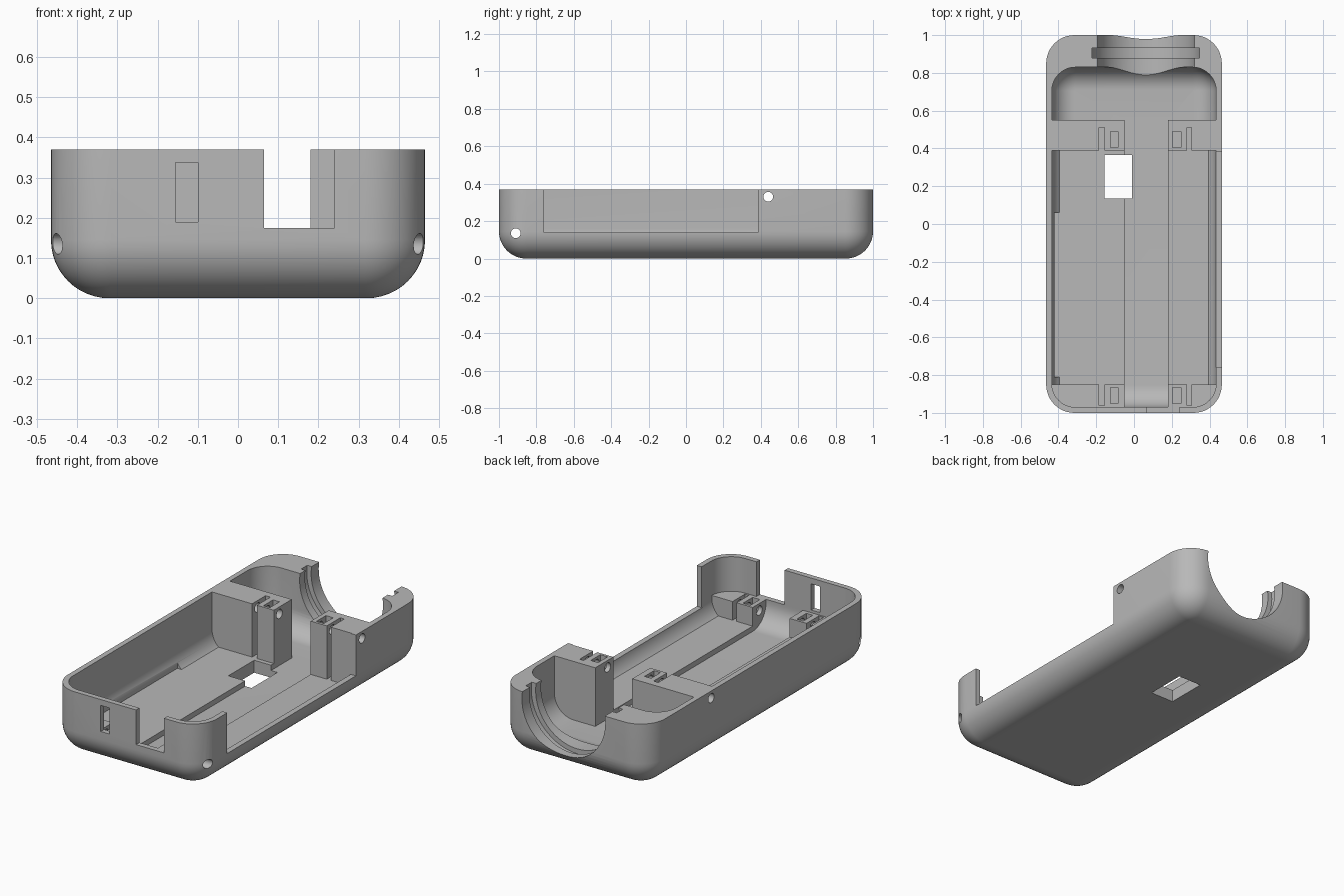
import bpy
import bmesh
from math import sin, cos, pi

if "Cube" in bpy.data.objects:
    bpy.data.objects.remove(bpy.data.objects["Cube"], do_unlink=True)

TOP, FLOOR, DECK = 0.37, 0.04, 0.07
SEG = 12
HIGH = 0.6


def add_object(name, bm):
    bmesh.ops.recalc_face_normals(bm, faces=bm.faces)
    mesh = bpy.data.meshes.new(name)
    bm.to_mesh(mesh)
    bm.free()
    obj = bpy.data.objects.new(name, mesh)
    bpy.context.collection.objects.link(obj)
    return obj


def tub(name, x, y0, y1, z0, z1, corner, fillet):
    """Rounded rectangle solid with a rounded bottom edge and a flat top."""
    bm = bmesh.new()
    levels = []
    for i in range(SEG + 1):
        a = pi / 2 * i / SEG
        levels.append((fillet * (1 - sin(a)), z0 + fillet * (1 - cos(a))))
    levels.append((0, z1))
    rings = []
    for inset, z in levels:
        ring = []
        for q, (sx, sy) in enumerate([(1, 1), (-1, 1), (-1, -1), (1, -1)]):
            cx = sx * (x - corner)
            cy = y1 - corner if sy > 0 else y0 + corner
            for k in range(SEG + 1):
                a = pi / 2 * (q + k / SEG)
                r = corner - inset
                ring.append(bm.verts.new((cx + r * cos(a), cy + r * sin(a), z)))
        rings.append(ring)
    count = len(rings[0])
    for low, high in zip(rings, rings[1:]):
        for k in range(count):
            n = (k + 1) % count
            bm.faces.new((low[k], low[n], high[n], high[k]))
    bm.faces.new(rings[0][::-1])
    bm.faces.new(rings[-1])
    return add_object(name, bm)


def box(x0, x1, y0, y1, z0, z1):
    bm = bmesh.new()
    bmesh.ops.create_cube(bm, size=1)
    for v in bm.verts:
        v.co.x = x1 if v.co.x > 0 else x0
        v.co.y = y1 if v.co.y > 0 else y0
        v.co.z = z1 if v.co.z > 0 else z0
    return add_object("cutter", bm)


def rod(axis, centre, radius, length, sides):
    bm = bmesh.new()
    bmesh.ops.create_cone(bm, cap_ends=True, segments=sides, radius1=radius,
                          radius2=radius, depth=length)
    obj = add_object("cutter", bm)
    for v in obj.data.vertices:
        a, b, c = v.co
        v.co = (c, a, b) if axis == "x" else (b, c, a)
        v.co.x += centre[0]
        v.co.y += centre[1]
        v.co.z += centre[2]
    return obj


def cut(target, cutter):
    cutter.hide_render = True
    mod = target.modifiers.new("cut", "BOOLEAN")
    mod.operation = "DIFFERENCE"
    mod.solver = "EXACT"
    mod.object = cutter
    bpy.context.view_layer.objects.active = target
    bpy.ops.object.modifier_apply(modifier=mod.name)
    bpy.data.objects.remove(cutter, do_unlink=True)


# Outer shell and the hollow, from which the raised parts are left standing
case = tub("case_tray", 0.465, -1, 1, 0, TOP, 0.15, 0.145)
hollow = tub("hollow", 0.435, -0.97, 0.83, FLOOR, HIGH, 0.125, 0.12)
sides = [(-0.7, -0.05), (0.18, 0.7)]
for x0, x1 in sides:
    cut(hollow, box(x0, x1, -0.9, 0.45, -0.1, DECK))      # raised deck
    cut(hollow, box(x0, x1, 0.39, 0.55, -0.1, 0.8))       # tall rear block
    cut(hollow, box(x0, x1, -1.1, -0.85, -0.1, 0.175))    # low front block
cut(case, hollow)

# Slots and nut pockets in the blocks
for x0, x1 in [(-0.185, -0.155), (0.28, 0.305)]:
    cut(case, box(x0, x1, 0.3, 0.51, DECK, HIGH))
    cut(case, box(x0, x1, -0.96, -0.8, DECK, HIGH))
for x0, x1 in [(-0.125, -0.085), (0.205, 0.25)]:
    cut(case, box(x0, x1, 0.405, 0.49, 0.27, HIGH))
    cut(case, box(x0, x1, -0.95, -0.865, 0.09, HIGH))

# Cross pin holes
cut(case, rod("x", (0, 0.44, 0.33), 0.026, 2, 24))
cut(case, rod("x", (0, -0.91, 0.135), 0.026, 2, 24))

# Round rear opening with its ring groove
cut(case, rod("y", (0.0625, 0.95, 0.33), 0.26, 0.4, 64))
cut(case, rod("y", (0.0625, 0.905, 0.33), 0.287, 0.055, 64))

# Side cutout, front notch, front slot, floor window, side relief
cut(case, box(0.425, 0.6, -0.76, 0.385, 0.14, HIGH))
cut(case, box(0.065, 0.24, -1.1, -0.96, 0.175, HIGH))
cut(case, box(-0.155, -0.1, -1.1, -0.9, 0.19, 0.337))
cut(case, box(-0.155, -0.01, 0.135, 0.365, -0.1, 0.2))
cut(case, box(-0.42, -0.3, -0.81, 0.06, DECK, 0.3))

# Single plastic colour
grey = bpy.data.materials.new("plastic_grey")
grey.use_nodes = True
colour = (0.48, 0.48, 0.48, 1)
grey.diffuse_color = colour
grey.node_tree.nodes["Principled BSDF"].inputs["Base Color"].default_value = colour
case.data.materials.clear()
case.data.materials.append(grey)
for face in case.data.polygons:
    face.material_index = 0

bpy.ops.object.select_all(action="DESELECT")
case.select_set(True)
bpy.context.view_layer.objects.active = case
bpy.ops.object.shade_smooth_by_angle(angle=pi / 6)
